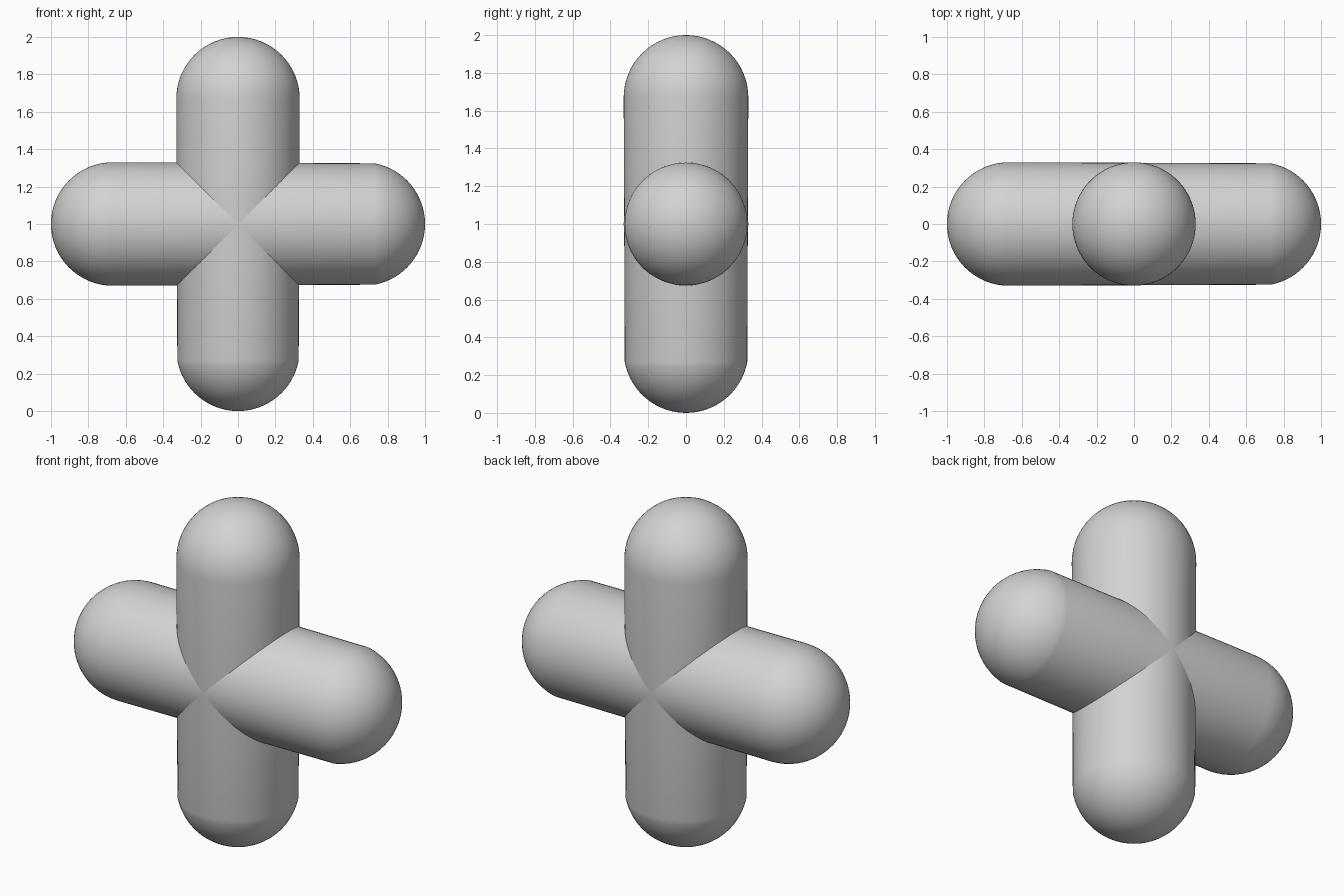
import bpy
import bmesh
from math import sin, cos, asin, pi
from mathutils import Matrix

if "Cube" in bpy.data.objects:
    bpy.data.objects.remove(bpy.data.objects["Cube"], do_unlink=True)

RADIUS = 0.33
SEGMENTS = 64
RINGS = 16

# Plain grey surface
grey = bpy.data.materials.new("light_grey")
grey.use_nodes = True
colour = (0.65, 0.65, 0.65, 1)
grey.diffuse_color = colour
grey.node_tree.nodes["Principled BSDF"].inputs["Base Color"].default_value = colour


def cap(side, start):
    """Rounded end profile from its rim angle to the pole."""
    centre = 1 - RADIUS
    return [(RADIUS * cos(a), side * (centre + RADIUS * sin(a)))
            for a in (start + (pi / 2 - start) * i / RINGS for i in range(RINGS + 1))]


def rounded_bar(name, rotation, narrow_rim):
    """Slightly tapered round bar along its axis, with domed ends."""
    rim_angle = asin((narrow_rim - (1 - RADIUS)) / RADIUS)
    profile = cap(-1, rim_angle)[::-1] + cap(1, 0)
    bm = bmesh.new()
    verts = [bm.verts.new((r, 0, z)) for r, z in profile]
    edges = [bm.edges.new(pair) for pair in zip(verts, verts[1:])]
    bmesh.ops.spin(bm, geom=verts + edges, cent=(0, 0, 0), axis=(0, 0, 1),
                   angle=2 * pi, steps=SEGMENTS)
    bmesh.ops.remove_doubles(bm, verts=bm.verts[:], dist=0.0001)
    bmesh.ops.recalc_face_normals(bm, faces=bm.faces[:])
    bm.transform(rotation)
    mesh = bpy.data.meshes.new(name)
    bm.to_mesh(mesh)
    bm.free()
    mesh.materials.append(grey)
    obj = bpy.data.objects.new(name, mesh)
    obj.location.z = 1
    bpy.context.collection.objects.link(obj)
    bpy.ops.object.select_all(action="DESELECT")
    obj.select_set(True)
    bpy.context.view_layer.objects.active = obj
    bpy.ops.object.shade_smooth_by_angle()


# Two crossing bars of equal thickness
rounded_bar("upright_bar", Matrix.Identity(4), 0.73)
rounded_bar("cross_bar", Matrix.Rotation(-pi / 2, 4, "Y"), 0.73)
